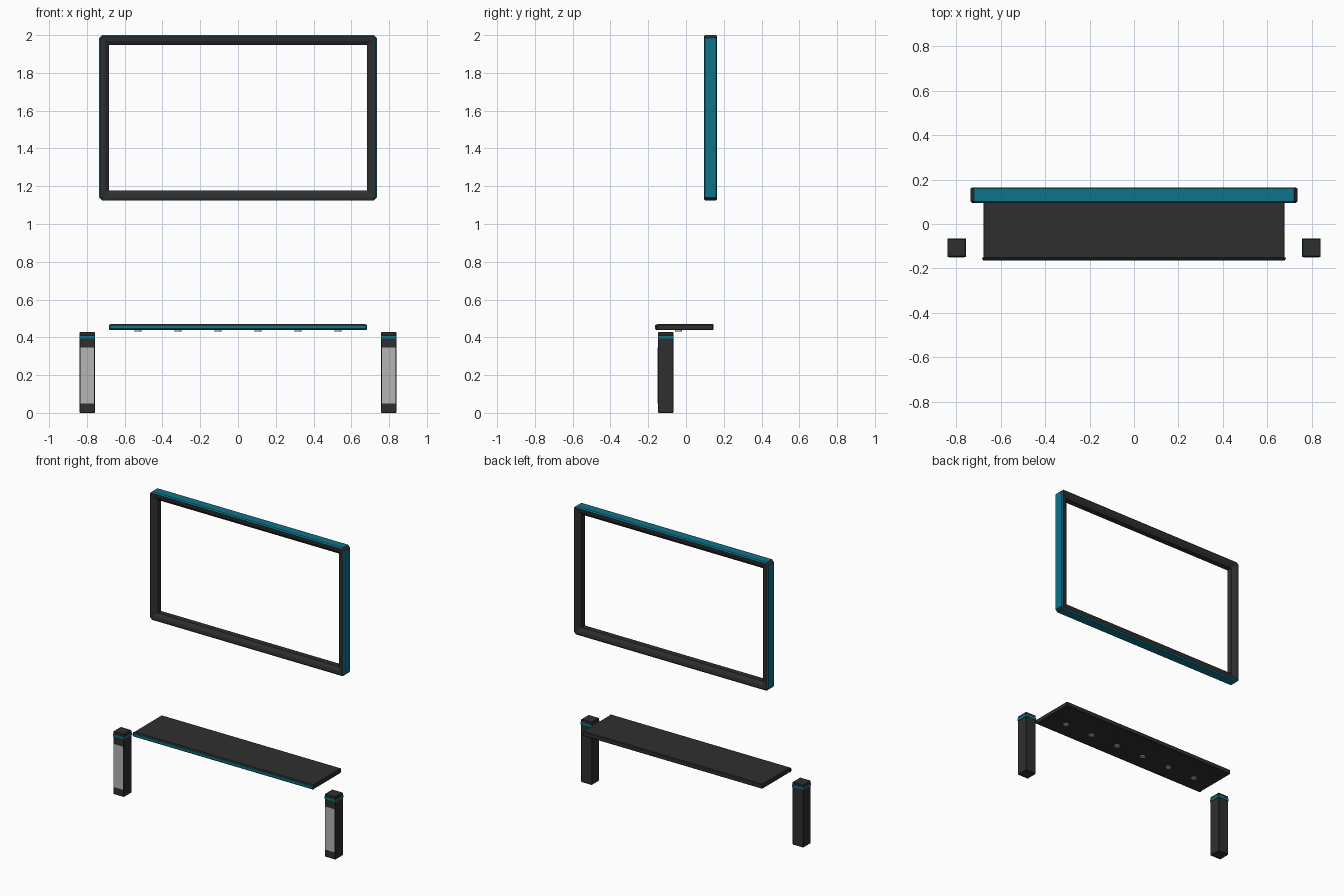
import bpy
import bmesh

cube = bpy.data.objects.get("Cube")
if cube:
    bpy.data.objects.remove(cube, do_unlink=True)


def material(name, color):
    m = bpy.data.materials.new(name)
    m.use_nodes = True
    m.diffuse_color = (*color, 1)
    bsdf = m.node_tree.nodes["Principled BSDF"]
    bsdf.inputs["Base Color"].default_value = (*color, 1)
    bsdf.inputs["Roughness"].default_value = 0.6
    return m


DARK = material("charcoal", (0.028, 0.028, 0.03))
TEAL = material("teal", (0.004, 0.17, 0.25))
GREY = material("light_grey", (0.46, 0.46, 0.46))


def make_object(name, bm, *mats):
    bmesh.ops.remove_doubles(bm, verts=bm.verts, dist=1e-5)
    bmesh.ops.recalc_face_normals(bm, faces=bm.faces)
    mesh = bpy.data.meshes.new(name)
    bm.to_mesh(mesh)
    bm.free()
    for m in mats:
        mesh.materials.append(m)
    obj = bpy.data.objects.new(name, mesh)
    bpy.context.collection.objects.link(obj)
    return obj


def box(name, lo, hi, mat, bevel=0):
    bm = bmesh.new()
    bmesh.ops.create_cube(bm, size=1)
    for v in bm.verts:
        v.co = [a + (c + 0.5) * (b - a) for a, b, c in zip(lo, hi, v.co)]
    if bevel:
        bmesh.ops.bevel(bm, geom=bm.edges[:], offset=bevel, segments=1,
                        profile=0.5, affect='EDGES')
    return make_object(name, bm, mat)


def frame_loop(bm, inset, y, cut):
    """Rectangle in the frame plane with its corners cut off."""
    w, h, mid = 0.735 - inset, 0.4375 - inset, 1.5625
    corners = [(w - cut, h), (w, h - cut), (w, cut - h), (w - cut, -h),
               (cut - w, -h), (-w, cut - h), (-w, h - cut), (cut - w, h)]
    return [bm.verts.new((x, y, mid + z)) for x, z in corners]


# Screen frame: closed cross-section of (inset, depth, corner cut) swept round
front = [(0.052, 0.112, 0), (0.03, 0.098, 0.008),
         (0.008, 0.095, 0.012), (0, 0.101, 0.016)]
back = [(i, 0.26 - y, c) for i, y, c in reversed(front)]
bm = bmesh.new()
loops = [frame_loop(bm, *p) for p in front + back]
for k, a in enumerate(loops):
    b = loops[(k + 1) % len(loops)]
    for i in range(8):
        j = (i + 1) % 8
        if k == len(loops) - 1 and i % 2 == 0:
            continue
        f = bm.faces.new((a[i], a[j], b[j], b[i]))
        # Teal panels on the four outer sides, dark corner cuts
        f.material_index = int(k in (2, 3, 4) and i % 2 == 1)
bmesh.ops.dissolve_degenerate(bm, edges=bm.edges, dist=1e-5)
make_object("screen_frame", bm, DARK, TEAL)

# Shelf with a teal strip along its front edge
box("shelf", (-0.678, -0.155, 0.438), (0.678, 0.145, 0.47), DARK, 0.004)
box("shelf_front_rail", (-0.683, -0.161, 0.439), (0.683, -0.15, 0.469), DARK, 0.004)
box("shelf_front_strip", (-0.68, -0.165, 0.444), (0.68, -0.158, 0.464), TEAL, 0.002)

# Row of small round lights under the shelf
for n in range(6):
    bm = bmesh.new()
    bmesh.ops.create_cone(bm, cap_ends=True, segments=24, radius1=0.019,
                          radius2=0.019, depth=0.012)
    bmesh.ops.translate(bm, verts=bm.verts, vec=((n - 2.5) * 0.212, -0.04, 0.438))
    make_object(f"shelf_light_{n + 1}", bm, GREY)

# Pair of column speakers
for side, cx in (("left", 0.798), ("right", -0.798)):
    def layer(part, half, y0, y1, z0, z1, mat, bevel=0):
        box(f"{side}_speaker_{part}", (cx - half, y0, z0), (cx + half, y1, z1), mat, bevel)

    layer("body", 0.041, -0.148, -0.066, 0, 0.396, DARK, 0.003)
    layer("band", 0.042, -0.149, -0.065, 0.394, 0.411, TEAL)
    layer("cap", 0.041, -0.148, -0.066, 0.409, 0.428, DARK, 0.003)
    layer("grille", 0.035, -0.15, -0.14, 0.05, 0.345, GREY)
